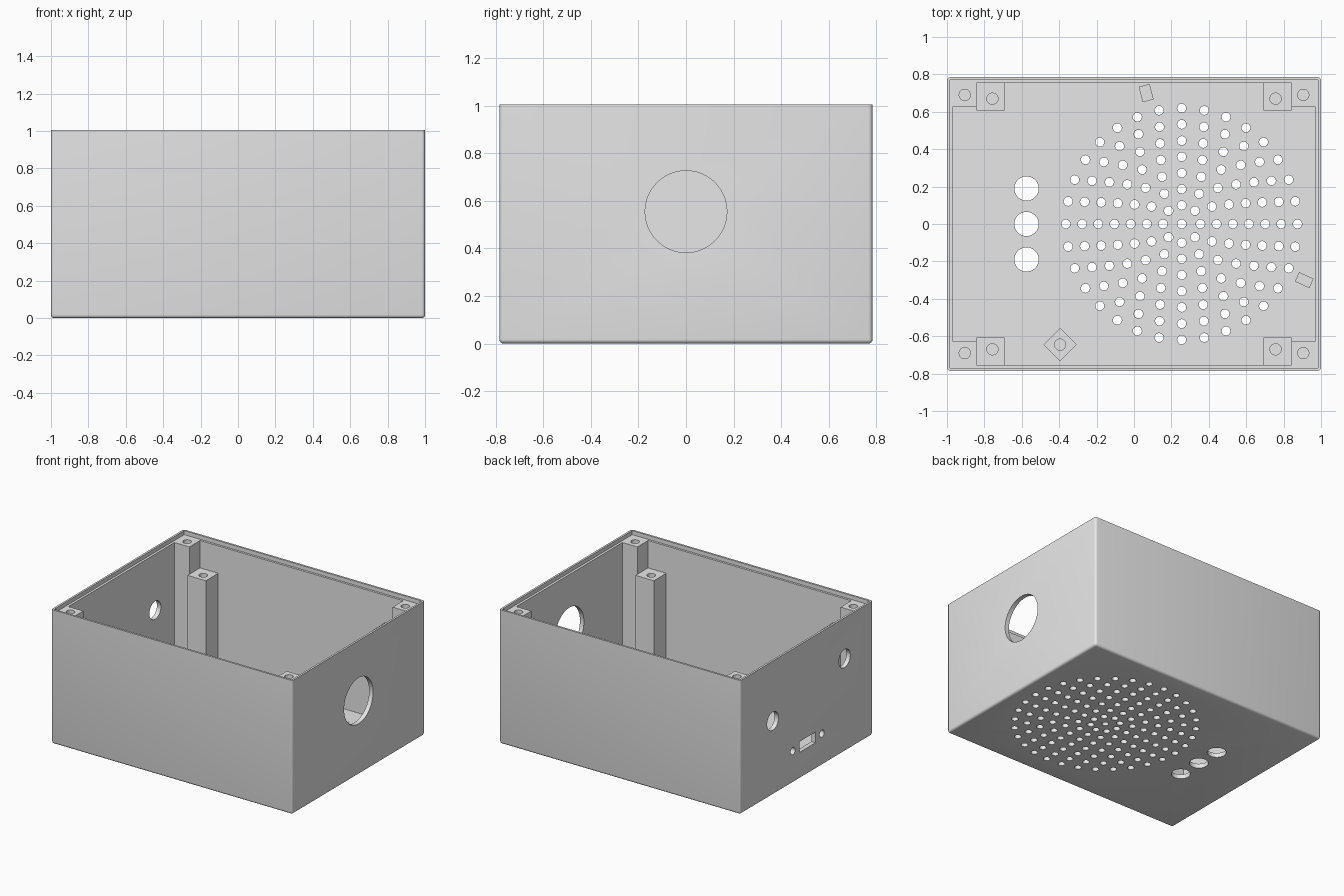
import bpy, bmesh
from math import radians, cos, sin, tau, pi
from mathutils import Matrix, Vector

cube = bpy.data.objects.get("Cube")
if cube:
    bpy.data.objects.remove(cube, do_unlink=True)

grey = bpy.data.materials.new("light grey plastic")
grey.use_nodes = True
grey.diffuse_color = (0.8, 0.8, 0.8, 1)
grey.node_tree.nodes["Principled BSDF"].inputs["Base Color"].default_value = (0.8, 0.8, 0.8, 1)

HALF_X, HALF_Y, TOP = 1.0, 0.785, 1.005
IN_X, IN_Y, FLOOR = 0.967, 0.754, 0.033
LEDGE = 0.975


def add_box(bm, low, high, turn=0):
    low, high = Vector(low), Vector(high)
    size = high - low
    matrix = (Matrix.Translation((low + high) / 2) @ Matrix.Rotation(turn, 4, "Z")
              @ Matrix.Diagonal((*size, 1)))
    bmesh.ops.create_cube(bm, size=1, matrix=matrix)


def add_cylinder(bm, centre, radius, depth, segments=24, along_x=False):
    matrix = Matrix.Translation(centre)
    if along_x:
        matrix = matrix @ Matrix.Rotation(pi / 2, 4, "Y")
    bmesh.ops.create_cone(bm, cap_ends=True, segments=segments, radius1=radius,
                          radius2=radius, depth=depth, matrix=matrix)


def make_object(name, bm):
    mesh = bpy.data.meshes.new(name)
    bm.to_mesh(mesh)
    bm.free()
    mesh.materials.append(grey)
    obj = bpy.data.objects.new(name, mesh)
    bpy.context.collection.objects.link(obj)
    return obj


def cut(obj, bm):
    cutter = make_object("cutter", bm)
    cutter.hide_render = True
    mod = obj.modifiers.new("cut", "BOOLEAN")
    mod.operation, mod.solver, mod.object = "DIFFERENCE", "EXACT", cutter
    bpy.context.view_layer.objects.active = obj
    bpy.ops.object.modifier_apply(modifier=mod.name)
    bpy.data.objects.remove(cutter, do_unlink=True)


def smooth(obj):
    bpy.ops.object.select_all(action="DESELECT")
    obj.select_set(True)
    bpy.context.view_layer.objects.active = obj
    bpy.ops.object.shade_smooth_by_angle(angle=radians(30))


def make_post(name, low, high, hole=None, turn=0):
    bm = bmesh.new()
    add_box(bm, low, high, turn)
    post = make_object(name, bm)
    if hole:
        bm = bmesh.new()
        add_cylinder(bm, (*hole, high[2]), 0.03, 0.4 * min(1, high[2]))
        cut(post, bm)
    smooth(post)


# Enclosure: rounded on every edge except the top rim
bm = bmesh.new()
add_box(bm, (-HALF_X, -HALF_Y, 0), (HALF_X, HALF_Y, TOP))
edges = [e for e in bm.edges if min(v.co.z for v in e.verts) < 0.1]
bmesh.ops.bevel(bm, geom=edges, offset=0.018, segments=4, profile=0.5, affect="EDGES")
enclosure = make_object("enclosure", bm)

# Cavity, then the stepped recess for a lid
bm = bmesh.new()
add_box(bm, (-IN_X, -IN_Y, FLOOR), (IN_X, IN_Y, 1.2))
cut(enclosure, bm)
bm = bmesh.new()
add_box(bm, (-0.985, -0.77, LEDGE), (0.985, 0.77, 1.2))
cut(enclosure, bm)

# Speaker grille in rings, and three control holes in the floor
bm = bmesh.new()
GRILLE_X = 0.255
add_cylinder(bm, (GRILLE_X, 0, 0), 0.024, 0.2, 16)
for ring in range(7):
    count, radius = 8 + 4 * ring, 0.1 + 0.0865 * ring
    for i in range(count):
        a = tau * i / count
        add_cylinder(bm, (GRILLE_X + radius * cos(a), radius * sin(a), 0), 0.024, 0.2, 16)
for y in (-0.19, 0, 0.19):
    add_cylinder(bm, (-0.575, y, 0), 0.065, 0.2, 32)
cut(enclosure, bm)

# Side wall openings: large port, two jacks, connector slot with screw holes
bm = bmesh.new()
add_cylinder(bm, (1, 0, 0.555), 0.172, 0.2, 64, True)
for y, z, radius in ((0.4, 0.555, 0.068), (-0.45, 0.7, 0.068), (0.162, 0.24, 0.027), (-0.182, 0.24, 0.027)):
    add_cylinder(bm, (-1, y, z), radius, 0.2, 32, True)
add_box(bm, (-1.1, -0.105, 0.2), (-0.9, 0.085, 0.28))
cut(enclosure, bm)
smooth(enclosure)

# Screw posts in each corner, with a lower mounting post beside each
for sx, side in ((-1, "right"), (1, "left")):
    for sy, end in ((-1, "front"), (1, "back")):
        for kind, xs, ys, z, hole in (
                ("corner_post", (0.843, IN_X), (0.628, IN_Y), LEDGE, (0.905, 0.69)),
                ("mounting_post", (0.692, 0.843), (0.607, IN_Y), 0.77, (0.757, 0.67))):
            x0, x1 = sorted(sx * x for x in xs)
            y0, y1 = sorted(sy * y for y in ys)
            make_post(f"{end}_{side}_{kind}", (x0, y0, FLOOR), (x1, y1, z),
                      (sx * hole[0], sy * hole[1]))

# Speaker supports: one screw block and two small clips, turned toward the grille
for name, x, y, length, width, z, turn, drilled in (
        ("speaker_screw_block", -0.395, -0.645, 0.125, 0.125, 0.2, 45, True),
        ("back_speaker_clip", 0.065, 0.7, 0.085, 0.06, 0.13, 105, False),
        ("left_speaker_clip", 0.91, -0.3, 0.085, 0.055, 0.13, -25, False)):
    make_post(name, (x - length / 2, y - width / 2, FLOOR), (x + length / 2, y + width / 2, z),
              (x, y) if drilled else None, radians(turn))
